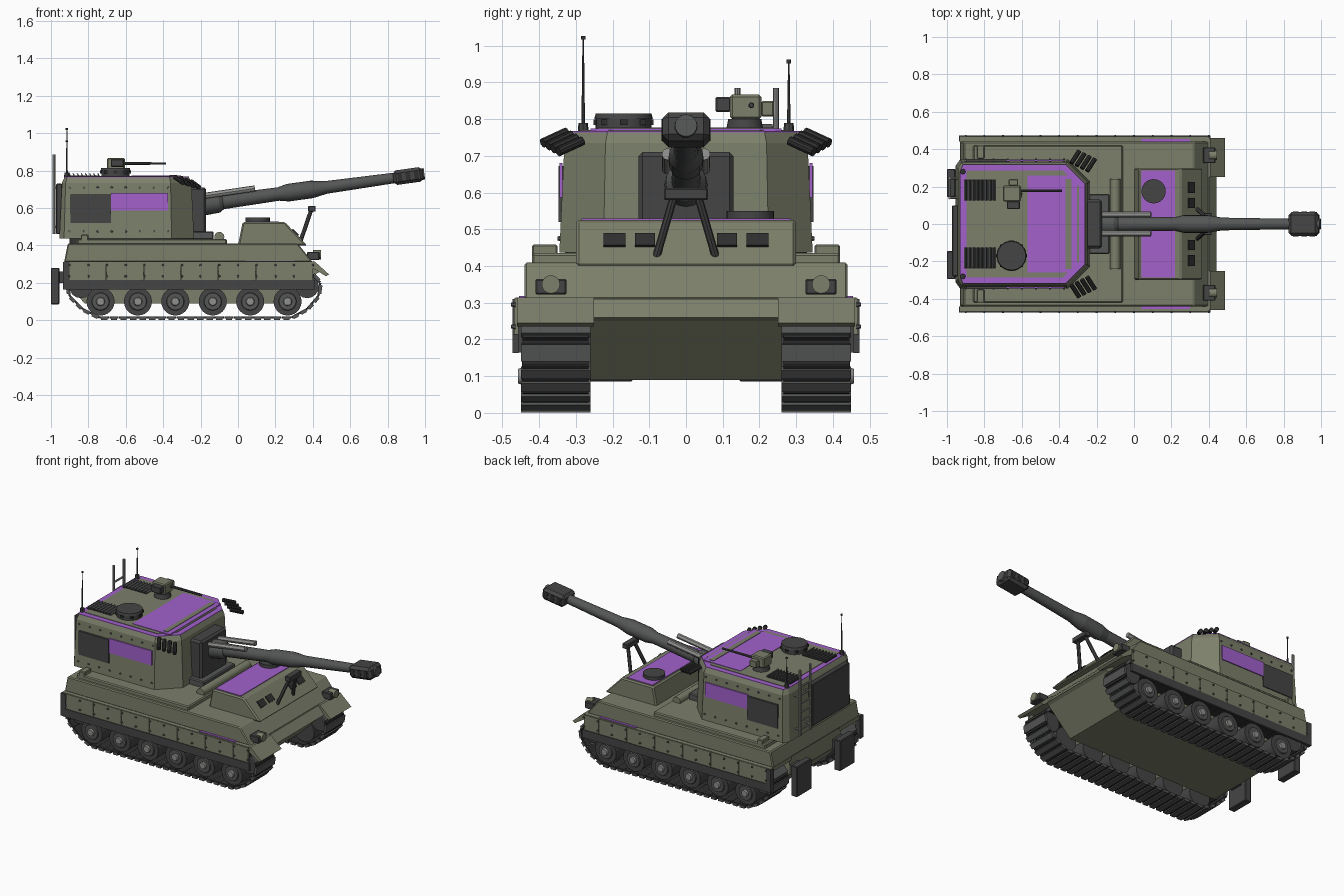
import bpy, bmesh, math
from mathutils import Vector, Matrix

if "Cube" in bpy.data.objects:
    bpy.data.objects.remove(bpy.data.objects["Cube"])


def material(name, *rgb):
    mat = bpy.data.materials.new(name)
    mat.use_nodes = True
    mat.diffuse_color = (*rgb, 1)
    mat.node_tree.nodes["Principled BSDF"].inputs["Base Color"].default_value = (*rgb, 1)
    return mat


green = material("olive armour", .2, .215, .145)
purple = material("purple panel", .36, .12, .6)
dark = material("dark metal", .06, .06, .06)
gunmetal = material("gunmetal", .09, .092, .092)
steel = material("light steel", .28, .28, .27)
rubber = material("black rubber", .028, .028, .028)


def finish(name, bm, mat, bevel=0, smooth=False):
    bmesh.ops.recalc_face_normals(bm, faces=bm.faces)
    mesh = bpy.data.meshes.new(name)
    bm.to_mesh(mesh)
    bm.free()
    mesh.materials.append(mat)
    obj = bpy.data.objects.new(name, mesh)
    bpy.context.collection.objects.link(obj)
    if bevel:
        mod = obj.modifiers.new("edge bevel", 'BEVEL')
        mod.width, mod.segments = bevel, 1
    if smooth:
        bpy.context.view_layer.objects.active = obj
        bpy.ops.object.select_all(action='DESELECT')
        obj.select_set(True)
        bpy.ops.object.shade_smooth_by_angle()
    return obj


def boxes(name, items, mat, bevel=0):
    """Join boxes given as (centre, size, pitch about the y axis)."""
    bm = bmesh.new()
    for centre, size, pitch in items:
        place = Matrix.Translation(centre) @ Matrix.Rotation(-pitch, 4, 'Y')
        bmesh.ops.create_cube(bm, size=1, matrix=place @ Matrix.Diagonal((*size, 1)))
    return finish(name, bm, mat, bevel)


def box(name, mat, x, y, z, bevel=0):
    pairs = (x, y, z)
    return boxes(name, [([sum(p) / 2 for p in pairs], [abs(p[1] - p[0]) for p in pairs], 0)], mat, bevel)


def rods(name, items, mat, sides=16):
    """Join cylinders or cones given as (start, end, start radius, end radius)."""
    bm = bmesh.new()
    for start, end, r_start, r_end in items:
        a, b = Vector(start), Vector(end)
        turn = (b - a).to_track_quat('Z', 'Y').to_matrix().to_4x4()
        bmesh.ops.create_cone(bm, cap_ends=True, segments=sides, radius1=r_start, radius2=r_end,
                              depth=(b - a).length, matrix=Matrix.Translation((a + b) / 2) @ turn)
    return finish(name, bm, mat, smooth=sides > 6)


def loft(name, rings, mat, bevel=0):
    bm = bmesh.new()
    loops = [[bm.verts.new(p) for p in ring] for ring in rings]
    for low, high in zip(loops, loops[1:]):
        for i in range(len(low)):
            j = (i + 1) % len(low)
            bm.faces.new((low[i], low[j], high[j], high[i]))
    bm.faces.new(loops[0])
    bm.faces.new(loops[-1])
    return finish(name, bm, mat, bevel)


def prism(name, profile, y, mat, bevel=0):
    return loft(name, [[(px, side, pz) for px, pz in profile] for side in y], mat, bevel)


# Hull
prism("lower_hull", [(-.92, .31), (-.92, .2), (-.82, .09), (.26, .09), (.43, .26), (.4, .31)], (-.26, .26), green)
prism("upper_hull", [(-.93, .31), (-.91, .41), (.32, .41), (.4, .31)], (-.44, .44), green, .006)
box("turret_deck", green, (-.86, -.06), (-.42, .42), (.4, .435), .006)
prism("nose_plate", [(.36, .31), (.4, .31), (.44, .26), (.4, .24)], (-.26, .26), green)

# Driver housing
prism("driver_housing", [(0, .4), (.025, .525), (.25, .525), (.37, .4)], (-.3, .3), green, .008)
box("driver_roof_panel", purple, (.04, .22), (-.285, .285), (.523, .529))
rods("driver_hatch", [((.105, .175, .525), (.105, .175, .55), .065, .065)], dark, 24)
slope = math.atan2(-.125, .12)
boxes("driver_vision_blocks", [((.305, s * y, .469), (.045, w, .012), slope)
                               for s in (1, -1) for y, w in ((.195, .06), (.112, .055))], rubber)

# Gun travel lock
rods("travel_lock_legs", [((.33, s * .085, .41), (.395, s * .03, .6), .011, .011) for s in (1, -1)], dark, 8)
box("travel_lock_cradle", dark, (.375, .415), (-.06, .06), (.58, .612), .004)

# Running gear
wheel_x = [-.735 + .2 * i for i in range(6)]
path = [Vector((px, 0, pz)) for px, pz in ((-.74, .014), (.285, .014), (.37, .06), (.43, .13), (.44, .2),
        (.39, .25), (-.86, .25), (-.91, .2), (-.9, .13), (-.83, .06))]
links = []
for a, b in zip(path, path[1:] + path[:1]):
    step = b - a
    count = max(1, round(step.length / .052))
    pitch = math.atan2(step.z, step.x)
    outward = Vector((math.sin(pitch), 0, -math.cos(pitch)))
    links += [(a + step * (i + .5) / count, step.length / count, pitch, outward) for i in range(count)]

for s, side in ((1, "left"), (-1, "right")):
    mid = Vector((0, s * .355, 0))
    boxes(side + "_track_links", [(p + mid, (n * .98, .18, .012), t) for p, n, t, o in links], rubber)
    boxes(side + "_track_pads", [(p + mid + o * .005, (n * .66, .19, .017), t) for p, n, t, o in links], gunmetal)
    rods(side + "_road_wheels", [((x, s * .29, .1), (x, s * .44, .1), .075, .075) for x in wheel_x], dark, 24)
    rods(side + "_wheel_discs", [((x, s * .43, .1), (x, s * .447, .1), .052, .045) for x in wheel_x], gunmetal, 20)
    rods(side + "_wheel_hubs", [((x, s * .44, .1), (x, s * .457, .1), .026, .02) for x in wheel_x], steel, 12)
    rods(side + "_drive_wheels", [((x, s * .3, .18), (x, s * .42, .18), .062, .062) for x in (-.84, .37)], dark, 16)

    # Fenders and skirts
    box(side + "_fender", green, (-.93, .4), (s * .25, s * .465), (.29, .314))
    prism(side + "_front_mudguard", [(.37, .314), (.41, .314), (.487, .245), (.47, .235), (.39, .285)],
          (s * .25, s * .46), green)
    boxes(side + "_skirt_panels", [((x + .005, s * .462, .262), (.197, .012, .098), 0)
                                   for x in [-.81 + .2 * i for i in range(6)]], green)
    box(side + "_skirt_front", green, (.295, .4), (s * .456, s * .468), (.213, .31))
    box(side + "_skirt_band", dark, (-.92, .41), (s * .456, s * .472), (.163, .215))
    box(side + "_skirt_rear", dark, (-.935, -.9), (s * .44, s * .472), (.165, .31))
    rods(side + "_skirt_bolts", [((-.9 + .1 * i, s * .465, z), (-.9 + .1 * i, s * .476, z), .007, .005)
                                 for i in range(14) for z in (.235, .295)], gunmetal, 6)
    box(side + "_fender_stripe", purple, (.04, .3), (s * .43, s * .455), (.312, .318))

    # Lamps, rear flaps and deck clamps
    box(side + "_lamp_body", dark, (.37, .435), (s * .325, s * .41), (.322, .365), .004)
    rods(side + "_lamp_lens", [((.4, s * .368, .35), (.445, s * .368, .35), .025, .025)], green, 16)
    box(side + "_rear_flap", dark, (-1, -.955), (s * .145, s * .295), (.085, .28), .004)
    box(side + "_flap_bracket", dark, (-.96, -.91), (s * .18, s * .26), (.2, .26))
    box(side + "_deck_clamp", green, (-.84, -.8), (s * .35, s * .42), (.41, .458), .004)
rods("deck_tube", [((-.1, -.24, .445), (-.1, .24, .445), .027, .027)], green)


# Turret
def outline(z, shrink=0):
    half = [(-.955 + shrink, .31 - shrink), (-.93 + shrink * .6, .345 - shrink),
            (-.355 - shrink * .4, .345 - shrink), (-.235 - shrink, .225 - shrink * .4)]
    return [(x, y, z) for x, y in half] + [(x, -y, z) for x, y in reversed(half)]


rods("turret_ring", [((-.57, 0, .41), (-.57, 0, .45), .33, .33)], dark, 32)
loft("turret_body", [outline(.437), outline(.735, .014), outline(.765, .028)], green)
loft("roof_border", [outline(.764, .026), outline(.768, .026)], purple)
loft("roof_plate", [outline(.766, .06), outline(.771, .06)], green)
box("roof_panel", purple, (-.57, -.305), (-.26, .26), (.768, .774))
box("roof_panel_bar", green, (-.365, -.335), (-.24, .24), (.77, .777))
box("mantlet", dark, (-.28, -.17), (-.13, .13), (.46, .71), .012)
box("mantlet_foot", gunmetal, (-.24, -.13), (-.16, .16), (.43, .475), .006)
box("rear_door", dark, (-.972, -.94), (-.28, .1), (.46, .73), .004)

# Turret sides
lean = Matrix.Rotation(math.radians(2.7), 4, 'X')
for s, side in ((1, "left"), (-1, "right")):
    box(side + "_side_panel", purple, (-.68, -.375), (s * .336, s * .344), (.587, .68))
    box(side + "_side_locker", dark, (-.895, -.68), (s * .33, s * .347), (.52, .672))
    rods(side + "_turret_bolts", [((x, s * .325, z), (x, s * y, z), .007, .006)
                                  for x in [-.9 + .075 * i for i in range(8)]
                                  for z, y in ((.71, .338), (.475, .35))], gunmetal, 6)
    launchers = []
    for i in range(4):
        start = Vector((-.335 + .028 * i, s * (.325 - .014 * i), .765 - .008 * i))
        launchers.append((start, start + Vector((.042, s * .065, -.03)), .013, .013))
    rods(side + "_smoke_launchers", launchers, rubber, 10)

    # Roof vents and antennas
    box(side + "_vent_base", rubber, (-.91, -.74), (s * .125, s * .237), (.765, .775))
    boxes(side + "_vent_slats", [((-.9 + .022 * i, s * .181, .778), (.006, .11, .016), .5)
                                 for i in range(8)], gunmetal)
    tip = .957 if s > 0 else 1.022
    rods(side + "_antenna", [((-.915, s * .28, .76), (-.915, s * .28, .79), .015, .013),
                             ((-.915, s * .28, .78), (-.915, s * .28, tip), .005, .002),
                             ((-.915, s * .28, tip - .005), (-.915, s * .28, tip + .005), .006, .006)], dark, 8)

# Rear ladder
rods("ladder", [((-.985, y, .46), (-.985, y, .885), .008, .008) for y in (.14, .245)]
     + [((-.985, .14, .5 + .055 * i), (-.985, .245, .5 + .055 * i), .006, .006) for i in range(6)]
     + [((-.985, y, z), (-.93, y, z), .006, .006) for y in (.14, .245) for z in (.5, .71)], steel, 8)

# Commander cupola
rods("cupola", [((-.655, -.17, .765), (-.655, -.17, .802), .076, .076),
                ((-.655, -.17, .8), (-.655, -.17, .815), .08, .076)], dark, 24)
boxes("cupola_periscopes", [((-.655 + .072 * math.cos(a), -.17 + .072 * math.sin(a), .792), (.02, .02, .015), -0.0)
                            for a in [math.tau * i / 8 for i in range(8)]], rubber)

# Remote weapon station
rods("station_base", [((-.65, .16, .765), (-.65, .16, .8), .052, .045)], dark, 20)
box("station_body", green, (-.7, -.605), (.12, .205), (.8, .867), .006)
box("station_ammo_box", green, (-.67, -.62), (.205, .24), (.807, .85), .004)
box("station_sight", dark, (-.68, -.61), (.08, .122), (.82, .86), .004)
rods("station_gun", [((-.62, .178, .838), (-.385, .178, .838), .008, .006)], dark, 10)

# Main gun, measured along the elevated bore
angle = math.radians(7.9)
bore = Vector((math.cos(angle), 0, math.sin(angle)))
rise = Vector((-math.sin(angle), 0, math.cos(angle)))
root = Vector((-.2, 0, .617))


def along(d, up=0, side=0):
    return root + bore * d + rise * up + Vector((0, side, 0))


stations = [(0, .06), (.1, .055), (.12, .04), (.42, .036), (.47, .047), (.6, .047), (.68, .034), (1.05, .028)]
rods("barrel", [(along(a), along(b), ra, rb) for (a, ra), (b, rb) in zip(stations, stations[1:])], gunmetal, 20)
rods("recoil_cylinders", [(along(.02, .045, s * .05), along(.3, .047, s * .05), .016, .016)
                          for s in (1, -1)], steel, 12)
boxes("muzzle_brake", [(along(1.12), (.16, .128, .078), angle)], dark, .016)
boxes("muzzle_slots", [(along(1.075 + .045 * i), (.024, .133, .045), angle) for i in range(3)], rubber)
rods("muzzle_ring", [(along(1.19), along(1.208), .032, .03)], gunmetal, 20)
